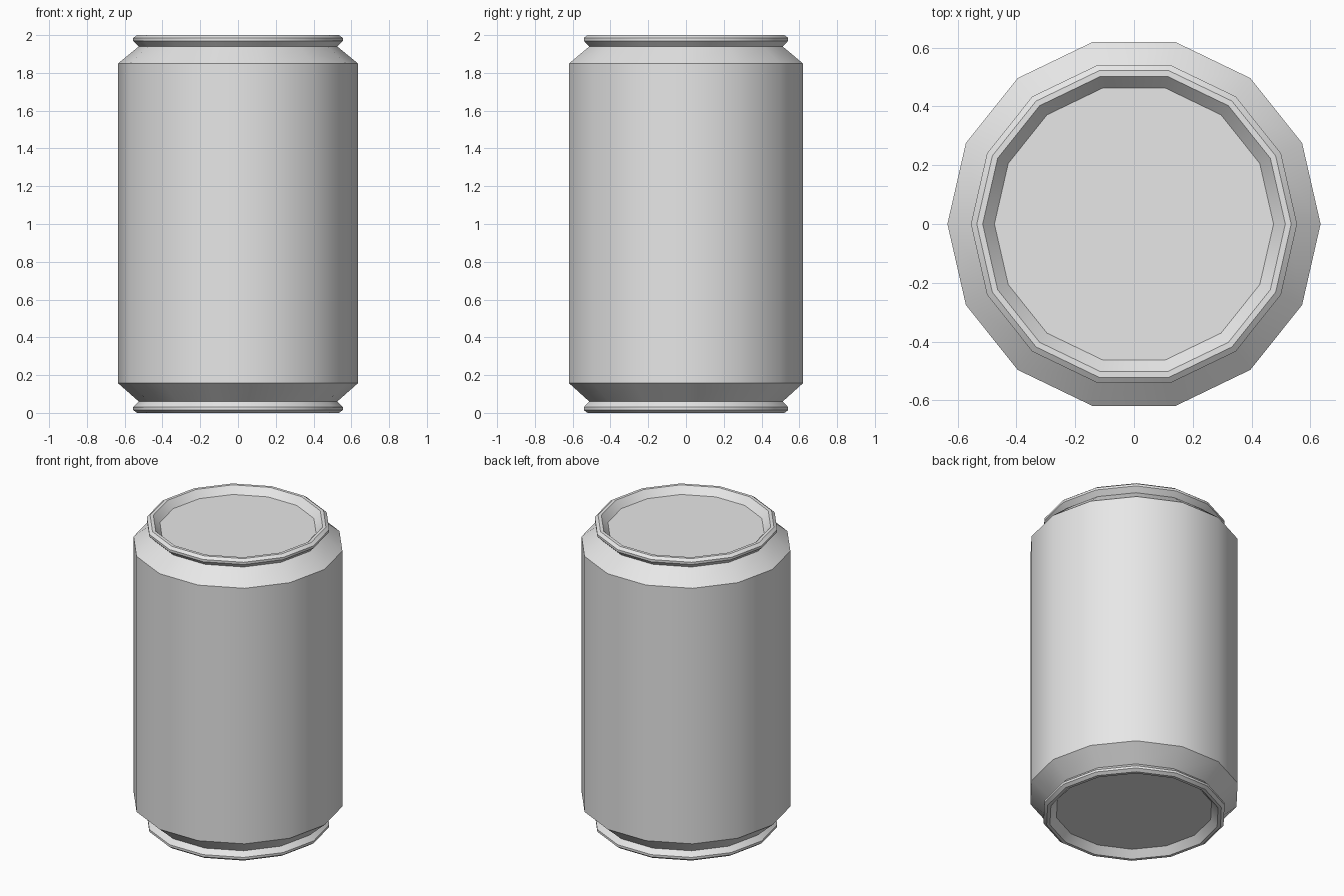
import bpy
import bmesh
from math import cos, sin, tau

SIDES = 14
HEIGHT = 2.0

cube = bpy.data.objects.get("Cube")
if cube:
    bpy.data.objects.remove(cube, do_unlink=True)

# One bare metal colour
metal = bpy.data.materials.new("light_grey_metal")
metal.use_nodes = True
grey = (0.8, 0.8, 0.8, 1.0)
metal.diffuse_color = grey
metal.node_tree.nodes["Principled BSDF"].inputs["Base Color"].default_value = grey


def lathe(name, profile, cap=None):
    """Turn (radius, z) points, listed bottom to top along the outside."""
    bm = bmesh.new()
    rings = [[bm.verts.new((r * cos(tau * i / SIDES), r * sin(tau * i / SIDES), z))
              for i in range(SIDES)] for r, z in profile]
    for low, high in zip(rings, rings[1:]):
        for i in range(SIDES):
            j = (i + 1) % SIDES
            bm.faces.new((low[i], low[j], high[j], high[i]))
    if cap == "top":
        bm.faces.new(rings[-1])
    elif cap == "bottom":
        bm.faces.new(rings[0][::-1])
    mesh = bpy.data.meshes.new(name)
    bm.to_mesh(mesh)
    bm.free()
    mesh.materials.append(metal)
    obj = bpy.data.objects.new(name, mesh)
    bpy.context.collection.objects.link(obj)
    bpy.ops.object.select_all(action="DESELECT")
    obj.select_set(True)
    bpy.context.view_layer.objects.active = obj
    bpy.ops.object.shade_smooth_by_angle()
    return obj


# Rolled rim with recessed lid; the base repeats it upside down
rim = [(0.525, 1.94), (0.555, 1.97), (0.555, 1.985),
       (0.535, HEIGHT), (0.515, HEIGHT), (0.475, 1.955)]
base = [(r, HEIGHT - z) for r, z in reversed(rim)]

# Wall with sloping shoulders down to each rim
wall = [base[-1], (0.635, 0.157), (0.635, 1.85), rim[0]]

lathe("can_body", wall)
lathe("top_rim_and_lid", rim, cap="top")
lathe("bottom_rim_and_base", base, cap="bottom")
